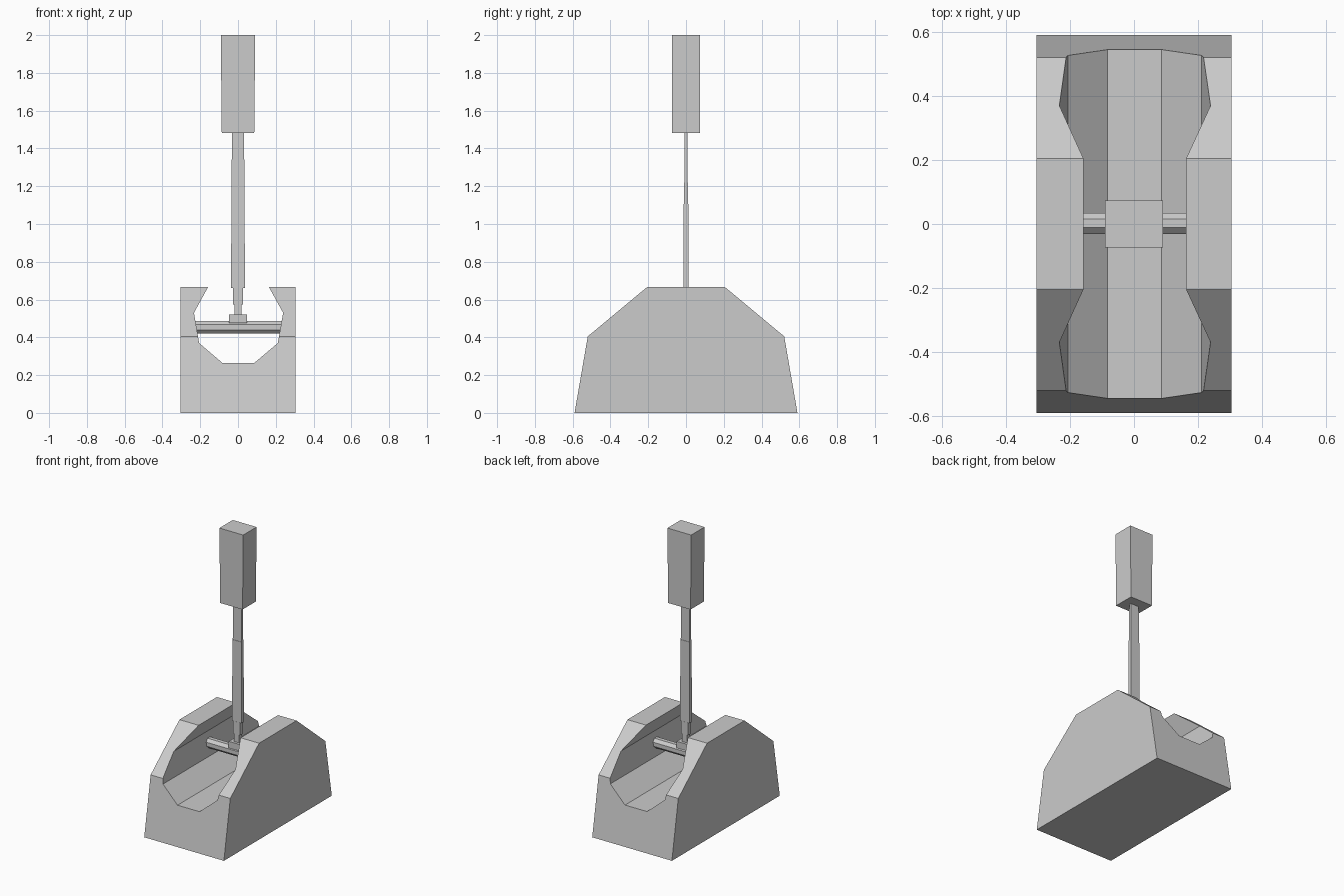
import bpy, math
from mathutils import Vector

if "Cube" in bpy.data.objects:
    bpy.data.objects.remove(bpy.data.objects["Cube"])


def prism(name, points, axis, start, end):
    """Extrude a 2D profile along x (points are y,z) or y (points are x,z)."""
    n = len(points)
    if axis == 'X':
        verts = [(d, a, b) for d in (start, end) for a, b in points]
    else:
        verts = [(a, d, b) for d in (start, end) for a, b in points]
    faces = [tuple(range(n)), tuple(range(n, 2 * n))]
    faces += [(i, (i + 1) % n, n + (i + 1) % n, n + i) for i in range(n)]
    return make(name, verts, faces)


def make(name, verts, faces):
    import bmesh
    mesh = bpy.data.meshes.new(name)
    mesh.from_pydata(verts, [], faces)
    bm = bmesh.new()
    bm.from_mesh(mesh)
    bmesh.ops.recalc_face_normals(bm, faces=bm.faces)
    bm.to_mesh(mesh)
    bm.free()
    obj = bpy.data.objects.new(name, mesh)
    bpy.context.collection.objects.link(obj)
    return obj


def block(name, z0, z1, bottom, top=None):
    """Box with (half x, half y) sizes at the bottom and top."""
    verts = []
    for z, (hx, hy) in ((z0, bottom), (z1, top or bottom)):
        verts += [(-hx, -hy, z), (hx, -hy, z), (hx, hy, z), (-hx, hy, z)]
    faces = [(0, 1, 2, 3), (4, 5, 6, 7)]
    faces += [(i, (i + 1) % 4, 4 + (i + 1) % 4, 4 + i) for i in range(4)]
    return make(name, verts, faces)


# Base: sloped block with a faceted trough cut from front to back
base = prism("base", [(-0.59, 0), (0.59, 0), (0.52, 0.405), (0.205, 0.667),
                      (-0.205, 0.667), (-0.52, 0.405)], 'X', -0.305, 0.305)
trough = [(-0.13, 0.717), (-0.158, 0.667), (-0.233, 0.53), (-0.206, 0.37),
          (-0.082, 0.264), (0.086, 0.264), (0.211, 0.37), (0.239, 0.53),
          (0.163, 0.667), (0.135, 0.717)]
cutter = prism("trough_cutter", trough, 'Y', -0.8, 0.8)
cutter.hide_render = True
mod = base.modifiers.new("trough", 'BOOLEAN')
mod.operation = 'DIFFERENCE'
mod.solver = 'EXACT'
mod.object = cutter
bpy.context.view_layer.objects.active = base
bpy.ops.object.modifier_apply(modifier=mod.name)
bpy.data.objects.remove(cutter)

# Pivot rod: octagonal bar let into both trough walls
r = 0.033 / math.cos(math.pi / 8)
ring = [(0.002 + r * math.cos(math.pi * (i + 0.5) / 4),
         0.453 + r * math.sin(math.pi * (i + 0.5) / 4)) for i in range(8)]
prism("pivot_rod", ring, 'X', -0.24, 0.245)

# Lever: boss on the rod, stepped neck, and thin tapering arm
block("pivot_boss", 0.475, 0.52, (0.048, 0.033))
block("lower_neck", 0.52, 0.575, (0.019, 0.014))
block("upper_neck", 0.575, 0.66, (0.027, 0.014))
block("lower_arm", 0.66, 1.22, (0.037, 0.0135), (0.034, 0.0115))
block("upper_arm", 1.22, 1.485, (0.034, 0.009), (0.032, 0.008))

# Grip at the top of the lever
block("grip", 1.483, 2.0, (0.086, 0.073), (0.091, 0.073))
